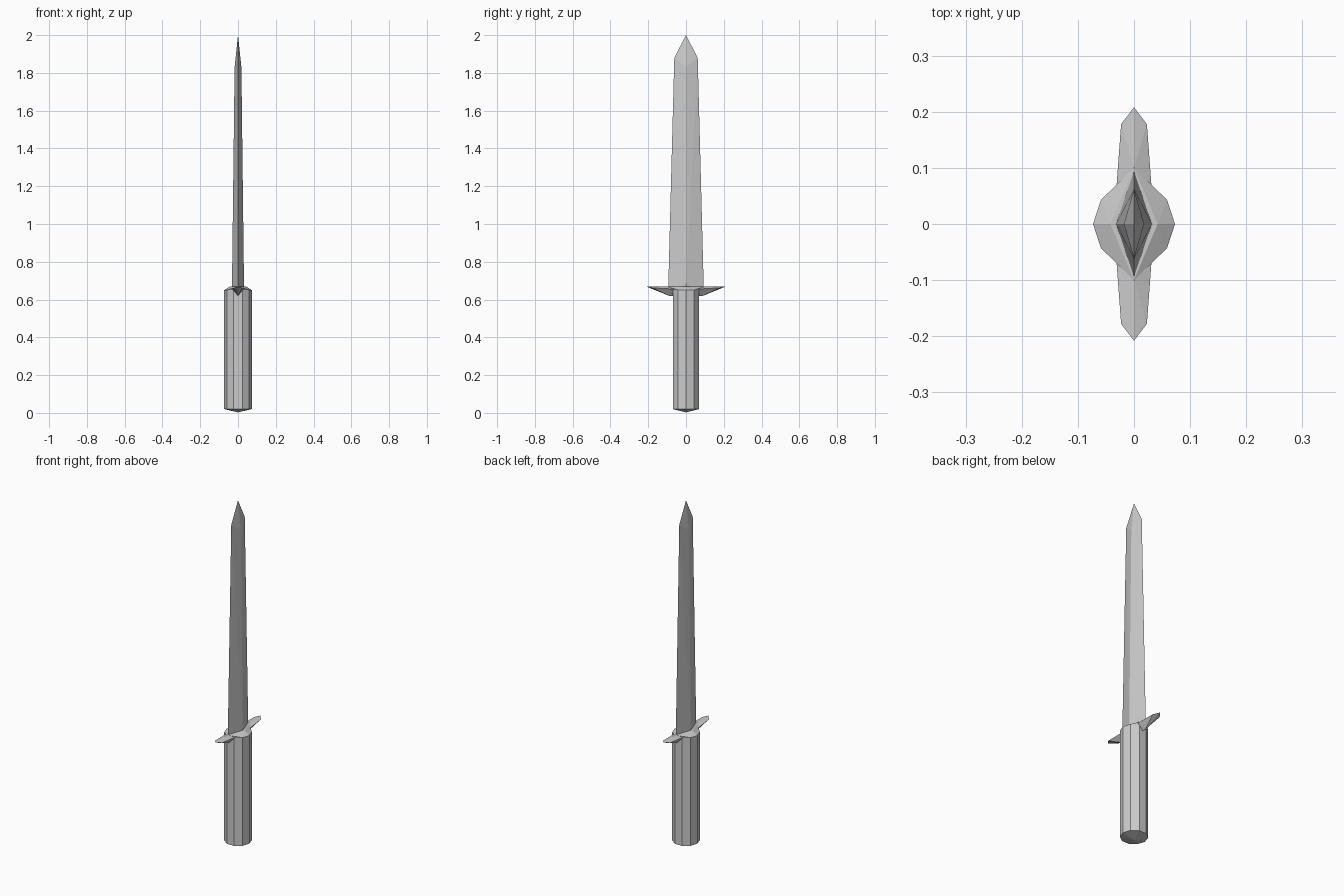
import bpy, bmesh, math

if "Cube" in bpy.data.objects:
    bpy.data.objects.remove(bpy.data.objects["Cube"])


def hull(name, points):
    """Flat-faced solid wrapped around a few key points."""
    bm = bmesh.new()
    for p in points:
        bm.verts.new(p)
    out = bmesh.ops.convex_hull(bm, input=bm.verts[:])
    loose = {g for g in out["geom_interior"] + out["geom_unused"]
             if isinstance(g, bmesh.types.BMVert)}
    bmesh.ops.delete(bm, geom=list(loose), context='VERTS')
    bmesh.ops.dissolve_limit(bm, angle_limit=0.005, verts=bm.verts[:], edges=bm.edges[:])
    bmesh.ops.recalc_face_normals(bm, faces=bm.faces[:])
    mesh = bpy.data.meshes.new(name)
    bm.to_mesh(mesh)
    bm.free()
    ob = bpy.data.objects.new(name, mesh)
    bpy.context.collection.objects.link(ob)
    return ob


def ring(r, z, n=10):
    return [(r * math.cos(2 * math.pi * i / n), r * math.sin(2 * math.pi * i / n), z)
            for i in range(n)]


def diamond(x, y, z):
    return [(x, 0, z), (0, y, z), (-x, 0, z), (0, -y, z)]


# Ten-sided grip with a shallow pointed pommel
hull("handle", [(0, 0, 0.003)] + ring(0.073, 0.02) + ring(0.073, 0.65))

# Faceted collar between the grip and the blade
hull("collar", ring(0.073, 0.65) + diamond(0.042, 0.1, 0.67))

# Pointed guard wings, triangular in section with a keel below
for side, label in ((-1, "front"), (1, "back")):
    wing = [(0, 0.208, 0.668), (0, 0.09, 0.62), (0, 0.06, 0.62), (0, 0.1, 0.67)]
    for sx in (-1, 1):
        wing += [(sx * 0.031, 0.07, 0.656), (sx * 0.023, 0.178, 0.662),
                 (sx * 0.026, 0.05, 0.655)]
    hull("guard_" + label, [(x, side * y, z) for x, y, z in wing])

# Tapered diamond-section blade, ridge ending below the tip
hull("blade", diamond(0.032, 0.094, 0.66)
     + [(0.018, 0, 1.83), (-0.018, 0, 1.83), (0, 0.062, 1.88), (0, -0.062, 1.88), (0, 0, 2.0)])
